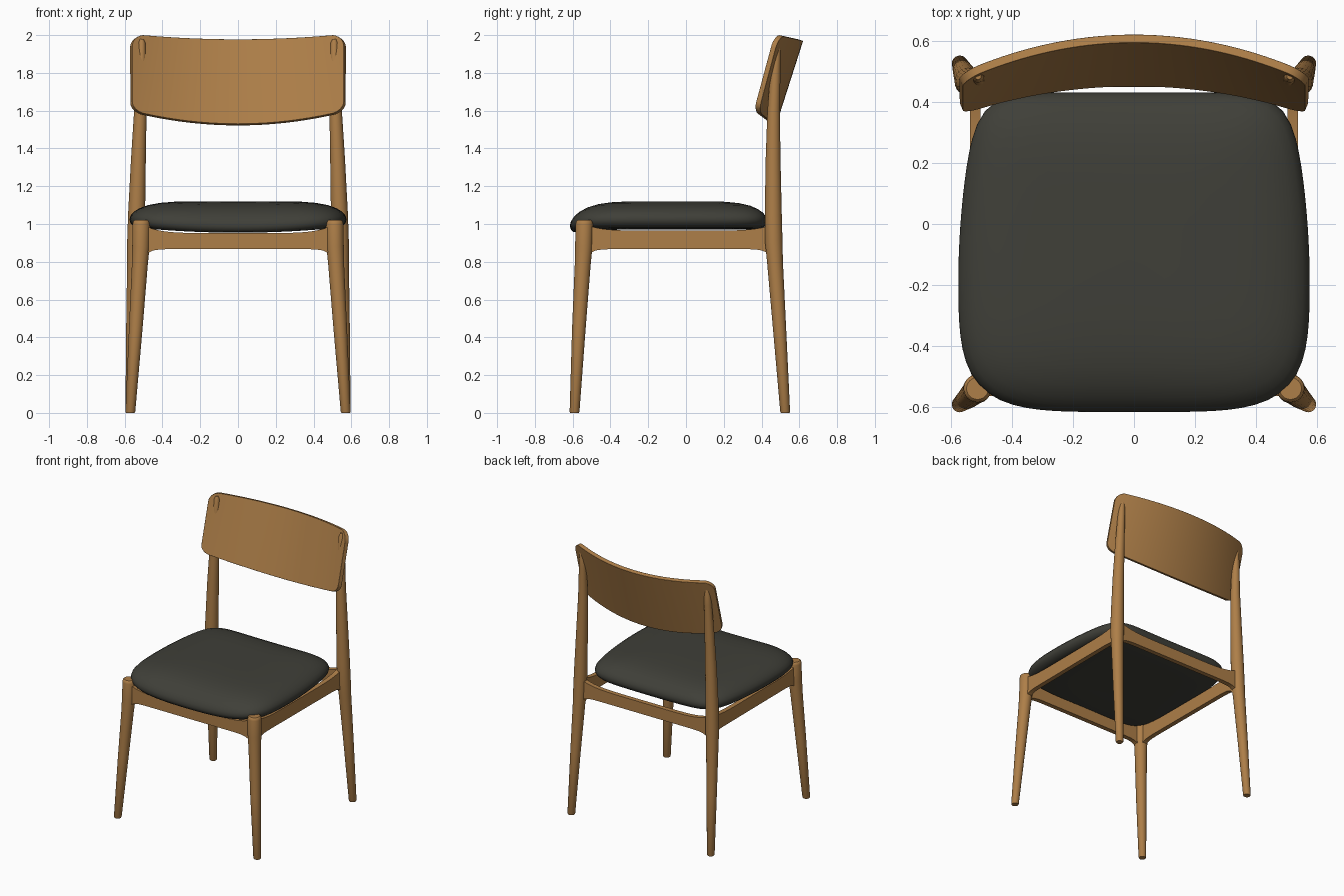
import bpy, bmesh, math

if "Cube" in bpy.data.objects:
    bpy.data.objects.remove(bpy.data.objects["Cube"])


def material(name, rgb):
    m = bpy.data.materials.new(name)
    m.diffuse_color = (*rgb, 1)
    m.use_nodes = True
    m.node_tree.nodes["Principled BSDF"].inputs["Base Color"].default_value = m.diffuse_color
    return m


WOOD = material("warm_wood", (0.42, 0.21, 0.065))
FABRIC = material("charcoal_fabric", (0.05, 0.05, 0.04))


def finish(name, bm, mat, angle=40):
    """Turn a bmesh into a smooth-shaded object."""
    mesh = bpy.data.meshes.new(name)
    bmesh.ops.recalc_face_normals(bm, faces=bm.faces)
    bm.to_mesh(mesh)
    bm.free()
    mesh.materials.append(mat)
    ob = bpy.data.objects.new(name, mesh)
    bpy.context.collection.objects.link(ob)
    bpy.ops.object.select_all(action='DESELECT')
    ob.select_set(True)
    bpy.context.view_layer.objects.active = ob
    bpy.ops.object.shade_smooth_by_angle(angle=math.radians(angle))
    return ob


def loft(name, rings, mat, angle=40):
    """Skin a list of equal-length point rings and cap both ends."""
    bm = bmesh.new()
    rows = [[bm.verts.new(p) for p in ring] for ring in rings]
    n = len(rows[0])
    for a, b in zip(rows, rows[1:]):
        for i in range(n):
            bm.faces.new((a[i], a[(i + 1) % n], b[(i + 1) % n], b[i]))
    bm.faces.new(rows[0])
    bm.faces.new(rows[-1])
    return finish(name, bm, mat, angle)


def leg(name, stations, side):
    """Round tapered leg through (x, y, z, radius) stations."""
    turns = [2 * math.pi * i / 24 for i in range(24)]
    loft(name, [[(side * (x + r * math.cos(t)), y + r * math.sin(t), z) for t in turns]
                for x, y, z, r in stations], WOOD)


def rail(name, a, b, top, thick=0.034):
    """Seat rail between two legs, flaring where it meets them."""
    dx, dy = b[0] - a[0], b[1] - a[1]
    length = math.hypot(dx, dy)
    nx, ny = -dy / length * thick / 2, dx / length * thick / 2
    rings = []
    for i in range(33):
        t = i / 16 - 1
        x, y = a[0] + dx * i / 32, a[1] + dy * i / 32
        hi = top + (1.0 - top) * abs(t) ** 6
        lo = 0.867 - 0.06 * abs(t) ** 16
        rings.append([(x - nx, y - ny, lo), (x + nx, y + ny, lo),
                      (x + nx, y + ny, hi), (x - nx, y - ny, hi)])
    loft(name, rings, WOOD, 30)


# Legs
FRONT_LEG = [(0.57, -0.59, 0, 0.023), (0.57, -0.59, 0.006, 0.026), (0.541, -0.567, 0.45, 0.036),
             (0.52, -0.547, 0.78, 0.042), (0.514, -0.541, 0.88, 0.046),
             (0.512, -0.538, 1.0, 0.046), (0.512, -0.538, 1.014, 0.043), (0.512, -0.538, 1.02, 0.036)]
BACK_LEG = [(0.57, 0.525, 0, 0.023), (0.57, 0.525, 0.006, 0.026), (0.557, 0.495, 0.45, 0.035),
            (0.545, 0.471, 0.8, 0.042), (0.541, 0.465, 0.9, 0.046), (0.537, 0.462, 1.05, 0.045),
            (0.527, 0.461, 1.35, 0.039), (0.517, 0.464, 1.6, 0.033), (0.512, 0.474, 1.82, 0.026),
            (0.51, 0.482, 1.96, 0.019), (0.51, 0.483, 1.98, 0.01)]
for side, word in ((-1, "left"), (1, "right")):
    leg("front_leg_" + word, FRONT_LEG, side)
    leg("back_leg_" + word, BACK_LEG, side)
    rail("side_rail_" + word, (side * 0.515, -0.54), (side * 0.52, 0.465), 0.965)
rail("front_rail", (-0.512, -0.545), (0.512, -0.545), 0.952)
rail("back_rail", (-0.54, 0.465), (0.54, 0.465), 0.952)

# Seat cushion: rounded square outline scaled through a pillow profile
PROFILE = [(0.02, 0.972), (0.5, 0.972), (0.92, 0.972), (0.965, 0.98), (0.99, 0.995), (1, 1.013),
           (0.99, 1.035), (0.96, 1.056), (0.91, 1.076), (0.83, 1.095), (0.72, 1.109),
           (0.58, 1.117), (0.4, 1.12), (0.2, 1.12), (0.02, 1.12)]
rings = []
for s, z in PROFILE:
    ring = []
    for i in range(96):
        t = 2 * math.pi * (i + 0.5) / 96
        c, d = math.cos(t), math.sin(t)
        n = 4.5 if d < 0 else 8
        k = (abs(c) ** n + abs(d) ** n) ** (-1 / n)
        u, v = c * k, d * k
        y = -0.0925 + 0.5225 * v
        width = 0.575 - 0.18 * max(0, y + 0.2) ** 2
        sag = 0.01 * u * u - 0.025 * (1 - u * u) * max(0, -v)
        ring.append((s * u * width, -0.0925 + s * 0.5225 * v, z + sag * s ** 4))
    rings.append(ring)
loft("seat_cushion", rings, FABRIC, 60)

# Backrest: bowed, reclined panel with rounded corners
bm = bmesh.new()
HALF, RAD, COLS, ROWS = 0.56, 0.06, 48, 12
grid = []
for i in range(COLS + 1):
    x = HALF * math.sin(math.pi / 2 * (2 * i / COLS - 1))
    e = max(0, abs(x) - (HALF - RAD))
    corner = RAD - math.sqrt(max(0, RAD * RAD - e * e))
    f = (x / HALF) ** 2
    lo = 1.53 + 0.07 * f + corner * 0.8
    hi = 1.978 + 0.022 * min(1, (x / 0.5) ** 2) - corner
    col = []
    for j in range(ROWS + 1):
        z = lo + (hi - lo) * j / ROWS
        h = z - 1.53
        col.append(bm.verts.new((x, 0.45 + 0.32 * h - f * (0.11 + 0.05 * h), z)))
    grid.append(col)
for a, b in zip(grid, grid[1:]):
    for j in range(ROWS):
        bm.faces.new((a[j], b[j], b[j + 1], a[j + 1]))
bm.normal_update()
if sum(f.normal.y for f in bm.faces) > 0:
    bmesh.ops.reverse_faces(bm, faces=bm.faces)
# Add thickness by copying the sheet backwards along its normals
front = list(bm.verts)
border = [e for e in bm.edges if e.is_boundary]
back = {v: bm.verts.new(v.co - v.normal * 0.028) for v in front}
for f in list(bm.faces):
    bm.faces.new([back[v] for v in reversed(f.verts)])
for e in border:
    p, q = e.verts
    bm.faces.new((p, q, back[q], back[p]))
panel = finish("backrest", bm, WOOD, 40)
bev = panel.modifiers.new("soft_edges", 'BEVEL')
bev.width, bev.segments, bev.limit_method, bev.angle_limit = 0.006, 2, 'ANGLE', math.radians(50)
